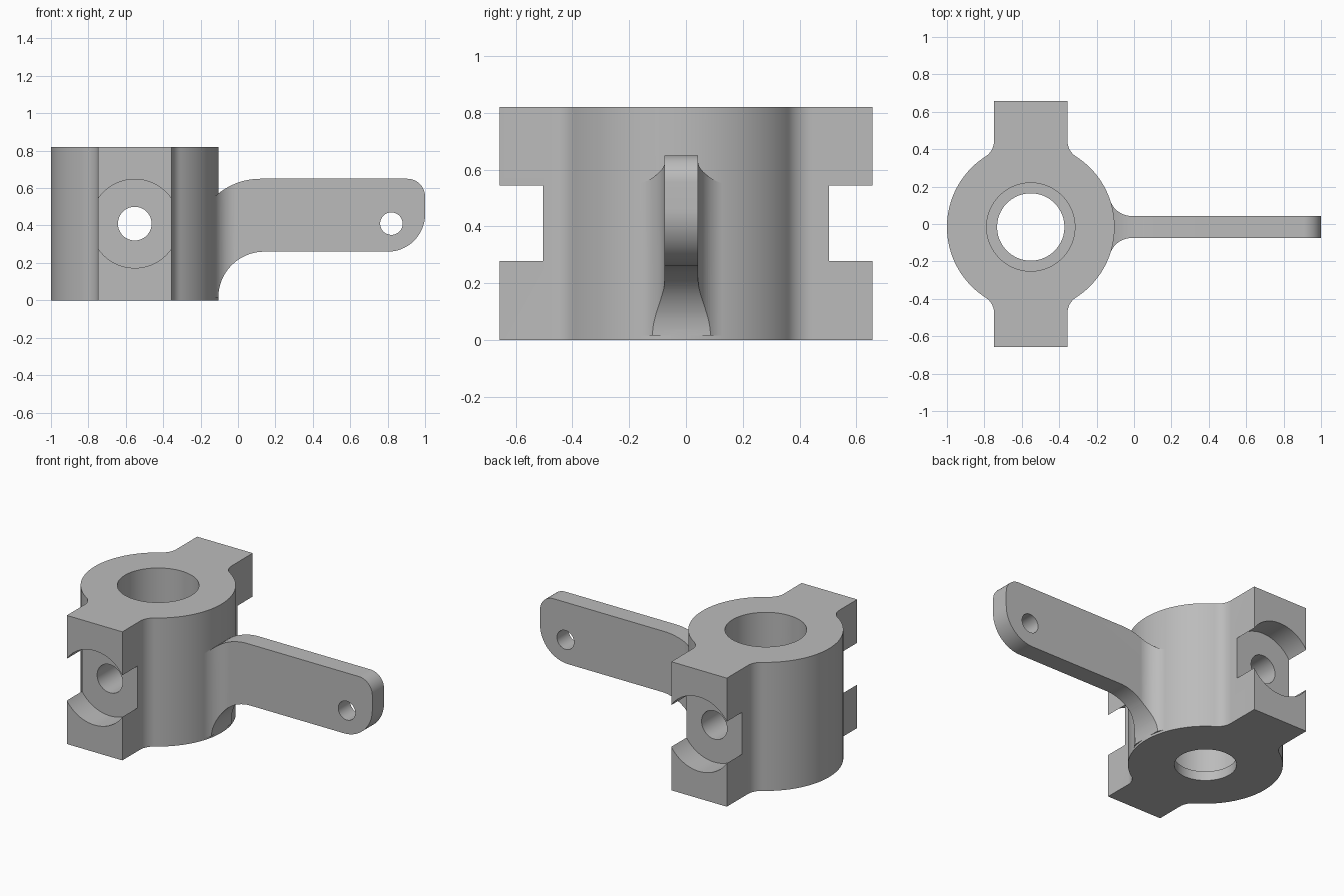
import bpy
import bmesh
from math import atan2, cos, hypot, pi, radians, sin, sqrt
from mathutils import Matrix, Vector

if "Cube" in bpy.data.objects:
    bpy.data.objects.remove(bpy.data.objects["Cube"])

# Main sizes
HEIGHT, MID = 0.82, 0.41
CX, CY = -0.552, -0.016          # barrel axis
BARREL_R, LUG_W, LUG_Y = 0.448, 0.196, 0.657
ARM_W = 0.059                    # half thickness of the arm

grey = bpy.data.materials.new("plain_grey")
grey.use_nodes = True
grey.diffuse_color = (0.5, 0.5, 0.5, 1)
grey.node_tree.nodes["Principled BSDF"].inputs["Base Color"].default_value = (0.5, 0.5, 0.5, 1)


def arc(cx, cy, r, a0, a1, n=16):
    return [(cx + r * cos(a0 + (a1 - a0) * i / n),
             cy + r * sin(a0 + (a1 - a0) * i / n)) for i in range(n + 1)]


def add_object(name, bm):
    bmesh.ops.recalc_face_normals(bm, faces=bm.faces)
    mesh = bpy.data.meshes.new(name)
    bm.to_mesh(mesh)
    bm.free()
    mesh.materials.append(grey)
    obj = bpy.data.objects.new(name, mesh)
    bpy.context.collection.objects.link(obj)
    return obj


def prism(name, outline, start, direction):
    """Extrude an outline of 3D points along a direction."""
    bm = bmesh.new()
    face = bm.faces.new([bm.verts.new(Vector(p) + Vector(start)) for p in outline])
    moved = bmesh.ops.extrude_face_region(bm, geom=[face])["geom"]
    bmesh.ops.translate(bm, vec=direction,
                        verts=[v for v in moved if isinstance(v, bmesh.types.BMVert)])
    return add_object(name, bm)


def cylinder(name, radius, depth, centre, along_y=False):
    bm = bmesh.new()
    turn = Matrix.Rotation(pi / 2, 4, "X") if along_y else Matrix()
    bmesh.ops.create_cone(bm, cap_ends=True, segments=96, radius1=radius, radius2=radius,
                          depth=depth, matrix=Matrix.Translation(centre) @ turn)
    return add_object(name, bm)


def combine(obj, tool, operation):
    mod = obj.modifiers.new(operation.title(), "BOOLEAN")
    mod.operation, mod.solver, mod.object = operation, "EXACT", tool
    bpy.context.view_layer.objects.active = obj
    bpy.ops.object.modifier_apply(modifier=mod.name)
    bpy.data.objects.remove(tool)


# Barrel with two side lugs, blended by concave fillets
FIL = 0.1
fx = LUG_W + FIL
fy = sqrt((BARREL_R + FIL) ** 2 - fx ** 2)
meet = atan2(fy, fx)
quarter = (arc(0, 0, BARREL_R, 0, meet, 32)
           + arc(fx, fy, FIL, meet + pi, pi, 12)[1:]
           + [(LUG_W, LUG_Y)])
half = quarter + [(-x, y) for x, y in reversed(quarter)]
outline = half + [(-x, -y) for x, y in half[1:-1]]


def place(x, y):
    end = abs(y) == LUG_Y        # lug ends are centred on the origin
    return (x + CX, y if end else y + CY, 0)


body = prism("steering_knuckle", [place(x, y) for x, y in outline], (0, 0, 0), (0, 0, HEIGHT))

# Arm: plan outline with flared root, trimmed by its side outline
FLARE = 0.12
ry = ARM_W + FLARE
rx = sqrt((BARREL_R + FLARE) ** 2 - ry ** 2)
root = atan2(ry, rx)
edge = [(0.3, 0.1)] + arc(rx, ry, FLARE, root + pi, 1.5 * pi) + [(1.6, ARM_W)]
plan = edge + [(x, -y) for x, y in reversed(edge)]
arm = prism("arm", [(x + CX, y + CY, 0) for x, y in plan], (0, 0, -0.1), (0, 0, 1))

side = ([(-0.25, 0.015)]
        + arc(0.14, 0.015, 0.245, pi, pi / 2, 24)
        + arc(0.8, 0.46, 0.2, -pi / 2, 0, 24)
        + arc(0.905, 0.555, 0.095, 0, pi / 2)
        + arc(0.12, 0.29, 0.36, pi / 2, radians(142), 20)
        + [(-0.25, 0.5)])
trim = prism("arm_side", [(x, 0, z) for x, z in side], (0, -0.4, 0), (0, 0.8, 0))
combine(arm, trim, "INTERSECT")
combine(body, arm, "UNION")

# Main bore, stepped near the bottom
STEP = 0.06
combine(body, cylinder("bore", 0.236, HEIGHT, (CX, CY, STEP + HEIGHT / 2)), "DIFFERENCE")
combine(body, cylinder("lower_hole", 0.18, 0.4, (CX, CY, 0)), "DIFFERENCE")

# Round pockets in the lug ends, cross hole and arm hole
for sign in (-1, 1):
    pocket = cylinder("pocket", 0.237, 0.4, (CX, sign * 0.703, MID), True)
    combine(body, pocket, "DIFFERENCE")
combine(body, cylinder("cross_hole", 0.09, 2, (CX, 0, MID), True), "DIFFERENCE")
combine(body, cylinder("arm_hole", 0.06, 1, (0.82, 0, MID), True), "DIFFERENCE")

# Smooth curved faces, keep machined edges sharp
bpy.ops.object.select_all(action="DESELECT")
body.select_set(True)
bpy.context.view_layer.objects.active = body
bpy.ops.object.shade_smooth_by_angle(angle=radians(25))
